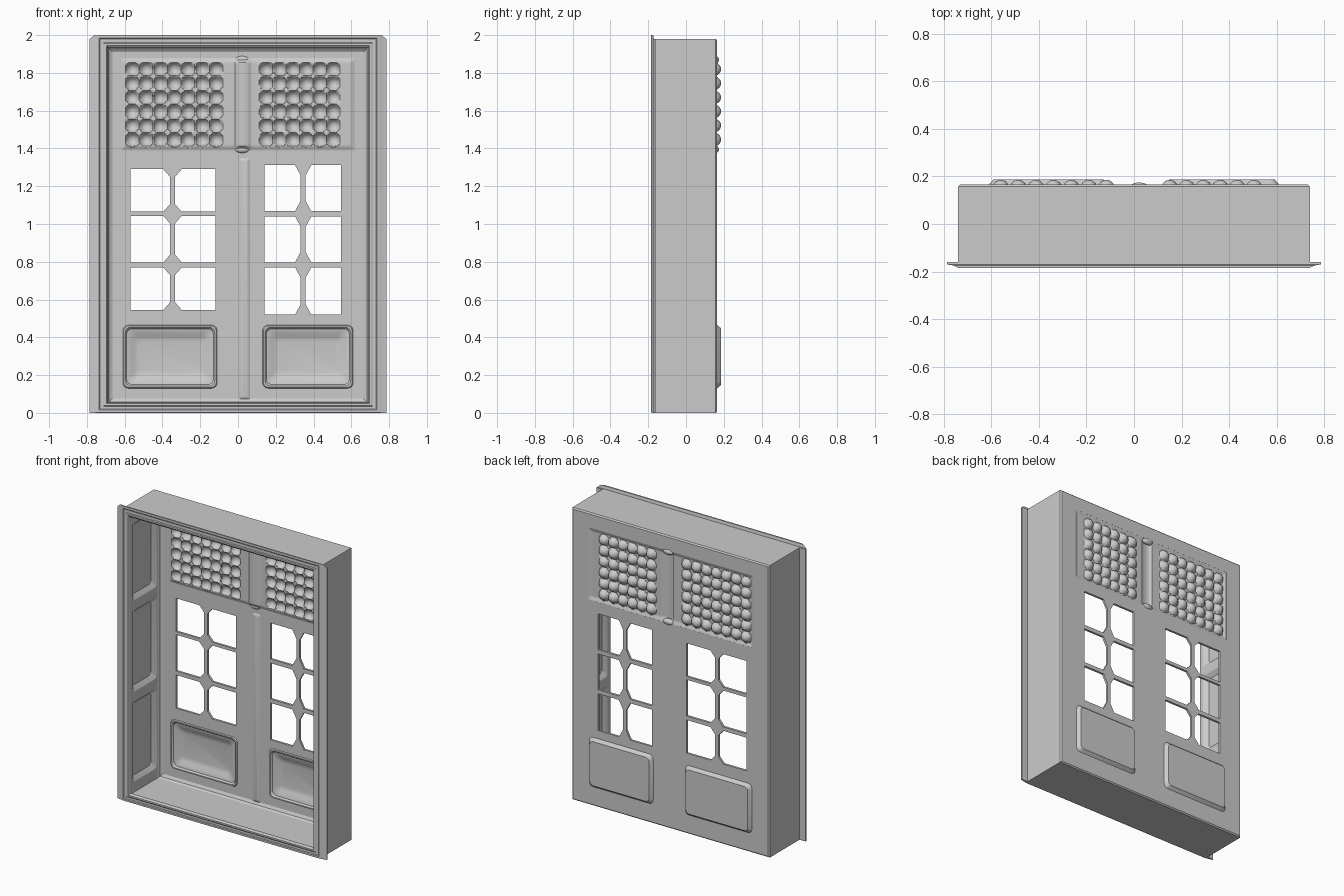
import bpy, bmesh, math
from mathutils import Vector

if "Cube" in bpy.data.objects:
    bpy.data.objects.remove(bpy.data.objects["Cube"])


def finish(name, bm, recalc=True):
    if recalc:
        bmesh.ops.recalc_face_normals(bm, faces=bm.faces)
    me = bpy.data.meshes.new(name)
    bm.to_mesh(me)
    bm.free()
    ob = bpy.data.objects.new(name, me)
    bpy.context.collection.objects.link(ob)
    return ob


def door_map(u, v, d):
    return Vector((u, d, v))


def side_map(s):
    return lambda u, v, d: Vector((s * d, u, v))


def rect(x0, x1, z0, z1):
    return [(x0, z0), (x1, z0), (x1, z1), (x0, z1)]


def round_rect(x0, x1, z0, z1, r, inset=0, n=5):
    x0, x1, z0, z1 = x0 + inset, x1 - inset, z0 + inset, z1 - inset
    pts = []
    for k, (cx, cz) in enumerate([(x1 - r, z1 - r), (x0 + r, z1 - r), (x0 + r, z0 + r), (x1 - r, z0 + r)]):
        for i in range(n):
            a = math.pi / 2 * (k + i / (n - 1))
            pts.append((cx + r * math.cos(a), cz + r * math.sin(a)))
    return pts


def loft(name, rings, fmap=door_map, first_cap=False, last_cap=False):
    """rings: list of (2D outline, depth) joined one to the next."""
    bm = bmesh.new()
    loops = [[bm.verts.new(fmap(u, v, d)) for u, v in pts] for pts, d in rings]
    n = len(loops[0])
    for a, b in zip(loops, loops[1:]):
        for i in range(n):
            j = (i + 1) % n
            bm.faces.new((a[i], a[j], b[j], b[i]))
    if first_cap:
        bm.faces.new(loops[0])
    if last_cap:
        bm.faces.new(loops[-1])
    return finish(name, bm)


def plate(name, outlines, d0, d1, fmap=door_map):
    """Flat sheet from an outer outline plus hole outlines."""
    cu = bpy.data.curves.new(name, 'CURVE')
    cu.dimensions = '2D'
    cu.fill_mode = 'BOTH'
    cu.extrude = (d1 - d0) / 2
    for pts in outlines:
        sp = cu.splines.new('POLY')
        sp.points.add(len(pts) - 1)
        for p, (u, v) in zip(sp.points, pts):
            p.co = (u, v, 0, 1)
        sp.use_cyclic_u = True
    tmp = bpy.data.objects.new(name + "_outline", cu)
    bpy.context.collection.objects.link(tmp)
    bpy.context.view_layer.update()
    me = bpy.data.meshes.new_from_object(tmp.evaluated_get(bpy.context.evaluated_depsgraph_get()))
    bpy.data.objects.remove(tmp)
    bm = bmesh.new()
    bm.from_mesh(me)
    bpy.data.meshes.remove(me)
    for v in bm.verts:
        v.co = fmap(v.co.x, v.co.y, (d0 + d1) / 2 + v.co.z)
    bmesh.ops.remove_doubles(bm, verts=bm.verts, dist=1e-5)
    return finish(name, bm)


# Casing and front flange: one profile swept round the rectangle (half width, bottom, top, y)
profile = [(.715, .05, 1.94, .165), (.732, .008, 1.972, .165), (.74, 0, 1.98, .157),
           (.74, 0, 1.98, -.16), (.785, 0, 1.98, -.16), (.785, 0, 1.98, -.17),
           (.76, 0, 2.0, -.174), (.74, .003, 2.0, -.184), (.735, .015, 1.985, -.184),
           (.73, .02, 1.98, -.18), (.712, .035, 1.96, -.18), (.706, .04, 1.955, -.184),
           (.695, .05, 1.945, -.184), (.69, .055, 1.935, -.176), (.69, .055, 1.935, -.16),
           (.715, .05, 1.94, -.155), (.715, .05, 1.94, .165)]
loft("casing", [(rect(-w, w, a, b), y) for w, a, b, y in profile])

# Side linings with three sunken pockets each
pockets = [(.12, .67), (.73, 1.29), (1.35, 1.88)]
for s, side in ((-1, "left"), (1, "right")):
    holes = [round_rect(-.145, .115, a, b, .025) for a, b in pockets]
    plate(side + "_lining", [rect(-.16, .15, .05, 1.94)] + holes, .69, .715, side_map(s))
    for i, (a, b) in enumerate(pockets):
        loft(f"{side}_pocket_{i + 1}",
             [(round_rect(-.145, .115, a, b, .025), .69),
              (round_rect(-.145, .115, a, b, .022, .008), .695),
              (round_rect(-.145, .115, a, b, .015, .03), .712)], side_map(s), last_cap=True)

# Sloped trim where the linings meet the doors
loft("cove_trim", [(rect(-.69, .69, .05, 1.94), .125), (rect(-.683, .683, .057, 1.93), .14),
                   (rect(-.665, .665, .075, 1.91), .15)])


# Window panes: corners next to the centre bar are cut off
def panes(x0, xa, xb, x1, rows, cx, cz):
    out = []
    for a, b in rows:
        for e, m, c in ((x0, xa, -cx), (x1, xb, cx)):
            out.append([(e, a), (m + c, a), (m, a + cz), (m, b - cz), (m + c, b), (e, b)])
    return out


windows = panes(-.57, -.36, -.333, -.12, [(.545, .77), (.797, 1.043), (1.065, 1.29)], .035, .04)
windows += panes(.14, .332, .358, .545, [(.52, .77), (.797, 1.04), (1.068, 1.312)], .03, .055)

# Door sheet with openings for panes, lower panels and the studded panel
low = [(-.61, -.11, .13, .465), (.13, .61, .13, .465)]
stud = (-.62, .62, 1.39, 1.88)
plate("door_sheet", [rect(-.715, .715, .05, 1.94)] + windows
      + [round_rect(*p, .03) for p in low] + [rect(*stud)], .15, .165)

# Lower panels, pressed outwards to the back
for p, side in zip(low, ("left", "right")):
    rr = lambda r, inset: round_rect(*p, r, inset)
    loft(side + "_lower_panel",
         [(rr(.02, .085), .176), (rr(.025, .06), .171), (rr(.028, .042), .158), (rr(.03, .02), .154),
          (rr(.03, .012), .143), (rr(.03, .004), .143), (rr(.03, 0), .15), (rr(.03, 0), .165),
          (rr(.025, .018), .186)], first_cap=True, last_cap=True)

# Studded upper panel: pressed sheet with dimples in front, studs behind
cols = [-.56 + .074 * i for i in range(7)] + [.15 + .071 * i for i in range(6)]
rows = [1.447 + .0745 * i for i in range(6)]
x0, x1, z0, z1 = stud


def relief(x, z):
    t = min(1, max(0, min(x - x0, x1 - x, z - z0, z1 - z)) / .025)
    h = -.009 * t * t * (3 - 2 * t)
    for c in cols:
        if abs(x - c) < .035:
            for r in rows:
                q = 1 - ((x - c) ** 2 + (z - r) ** 2) / .035 ** 2
                if q > 0:
                    h += .03 * q ** .6
    q = 1 - ((x - .025) / .04) ** 2
    return h - (.014 * t * math.sqrt(q) if q > 0 else 0)


bm = bmesh.new()
bmesh.ops.create_grid(bm, x_segments=156, y_segments=62, size=1)
for v in bm.verts:
    x, z = v.co.x * .62, (z0 + z1) / 2 + v.co.y * (z1 - z0) / 2
    v.co = (x, .15 + relief(x, z), z)
dup = bmesh.ops.duplicate(bm, geom=bm.verts[:] + bm.edges[:] + bm.faces[:])["geom"]
for g in dup:
    if isinstance(g, bmesh.types.BMVert):
        g.co.y += .0145
bmesh.ops.reverse_faces(bm, faces=[g for g in dup if isinstance(g, bmesh.types.BMFace)])
finish("studded_panel", bm, False)

# Round knobs at both ends of the upper mullion
for z, name in ((1.87, "upper_knob"), (1.395, "lower_knob")):
    bm = bmesh.new()
    bmesh.ops.create_uvsphere(bm, u_segments=24, v_segments=12, radius=1)
    for v in bm.verts:
        v.co = (.022 + .04 * v.co.x, .156 + .018 * v.co.y, z + .02 * v.co.z)
    finish(name, bm)

# Meeting strip between the two doors
strip = (.005, .065, .07, 1.35)
loft("meeting_strip", [(round_rect(*strip, .012), .151), (round_rect(*strip, .01, .01), .144),
                       (round_rect(*strip, .008, .018), .142)], last_cap=True)

# Smooth shading with crisp edges
for ob in bpy.context.scene.objects:
    ob.select_set(True)
    bpy.context.view_layer.objects.active = ob
bpy.ops.object.shade_smooth_by_angle(angle=math.radians(30))
